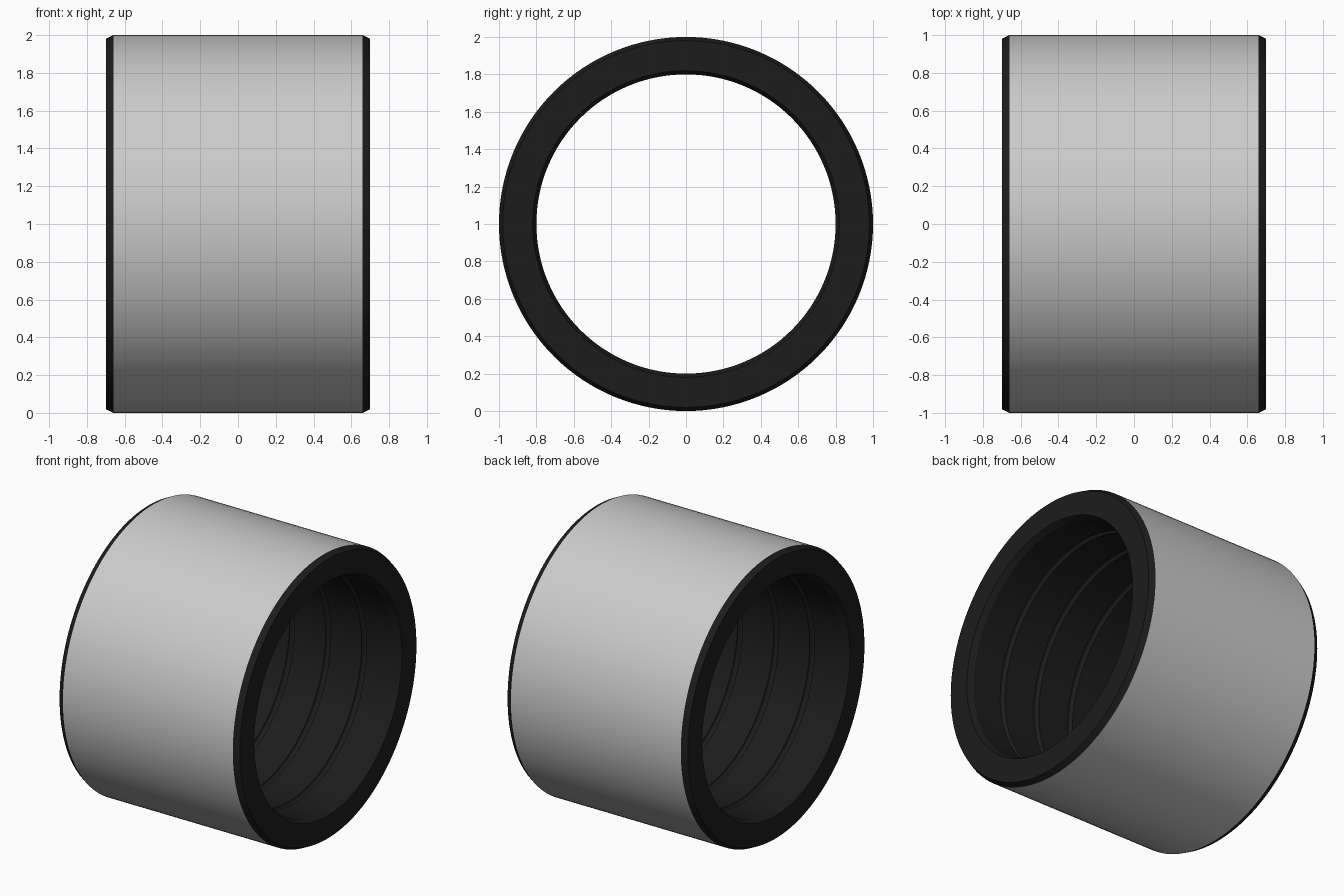
import bpy, bmesh, math

if "Cube" in bpy.data.objects:
    bpy.data.objects.remove(bpy.data.objects["Cube"])

SEG = 128
black = bpy.data.materials.new("black_finish")
black.diffuse_color = (0.012, 0.012, 0.012, 1)
black.use_nodes = True
black.node_tree.nodes["Principled BSDF"].inputs["Base Color"].default_value = black.diffuse_color

# Closed cross-section as (x, radius): outer wall, chamfered ends, grooved bore
profile = [(-0.66, 1.0), (0.66, 1.0), (0.70, 0.98), (0.70, 0.82), (0.66, 0.80)]
for gx in (0.42, 0.14, -0.14, -0.42):
    for i in range(7):
        a = math.pi * i / 6
        profile.append((gx + 0.02 * math.cos(a), 0.80 + 0.02 * math.sin(a)))
profile += [(-0.66, 0.80), (-0.70, 0.82), (-0.70, 0.98)]

# Revolve the section around the x axis
bm = bmesh.new()
rings = []
for s in range(SEG):
    t = 2 * math.pi * s / SEG
    rings.append([bm.verts.new((x, r * math.cos(t), r * math.sin(t))) for x, r in profile])
n = len(profile)
for s in range(SEG):
    a, b = rings[s], rings[(s + 1) % SEG]
    for i in range(n):
        j = (i + 1) % n
        f = bm.faces.new((a[i], a[j], b[j], b[i]))
        f.material_index = 0 if i == 0 else 1   # only the outer wall stays grey
bmesh.ops.recalc_face_normals(bm, faces=bm.faces)

mesh = bpy.data.meshes.new("bushing_sleeve")
bm.to_mesh(mesh)
bm.free()
mesh.materials.append(None)
mesh.materials.append(black)
sleeve = bpy.data.objects.new("bushing_sleeve", mesh)
sleeve.location.z = 1.0
bpy.context.collection.objects.link(sleeve)

# Smooth shading with crisp chamfers and groove rims
bpy.context.view_layer.objects.active = sleeve
sleeve.select_set(True)
bpy.ops.object.shade_smooth_by_angle(angle=math.radians(25))
